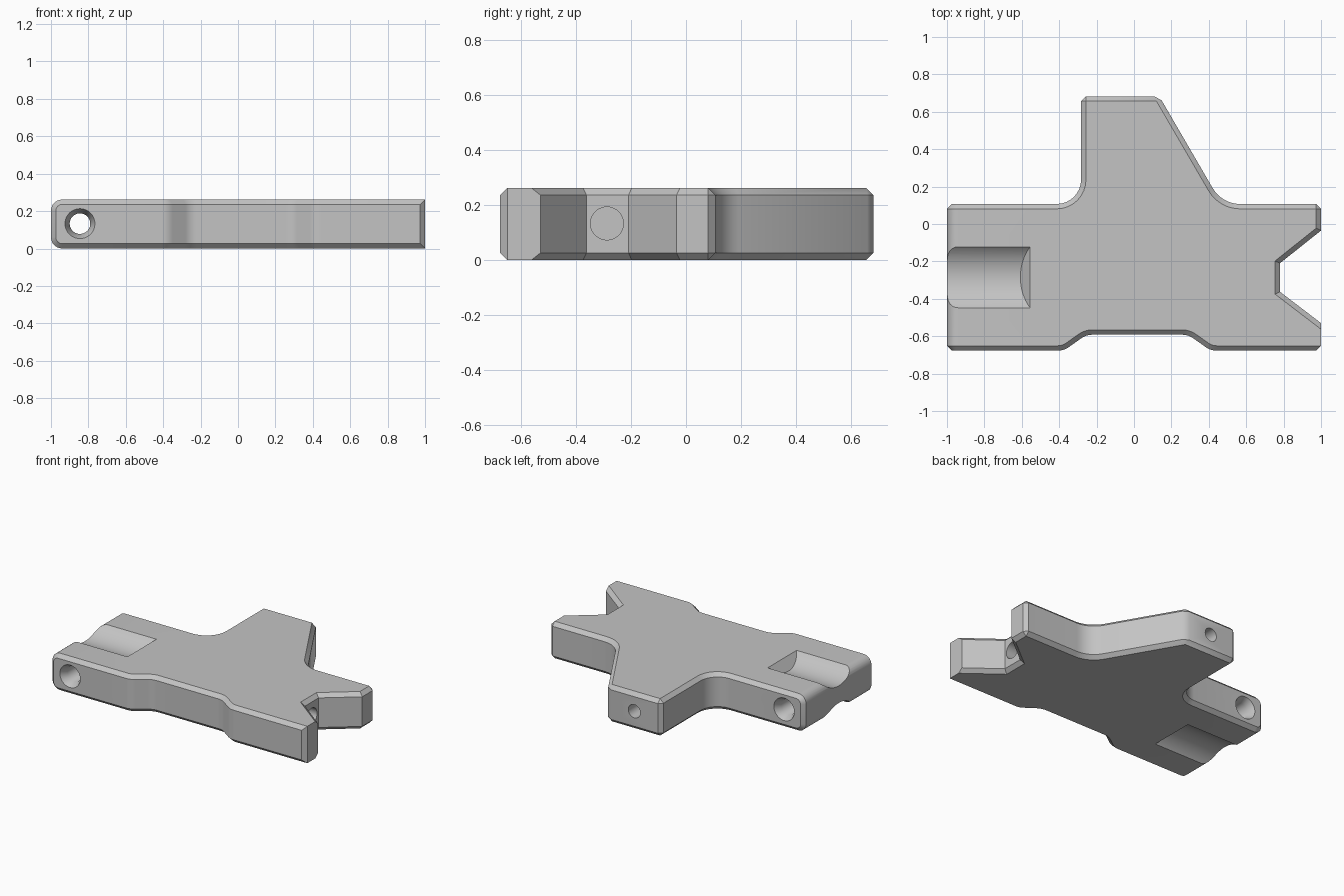
import bpy, bmesh, math
from mathutils import Vector, Matrix

H = 0.262       # plate thickness
CHAMFER = 0.026
SLOT_Y, SLOT_HALF, SLOT_DEPTH = -0.285, 0.163, 0.07

if "Cube" in bpy.data.objects:
    bpy.data.objects.remove(bpy.data.objects["Cube"], do_unlink=True)

grey = bpy.data.materials.new("plain grey")
grey.use_nodes = True
grey.diffuse_color = (0.55, 0.55, 0.55, 1)
grey.node_tree.nodes["Principled BSDF"].inputs["Base Color"].default_value = (0.55, 0.55, 0.55, 1)


def make_object(name, bm):
    bmesh.ops.recalc_face_normals(bm, faces=bm.faces)
    mesh = bpy.data.meshes.new(name)
    bm.to_mesh(mesh)
    bm.free()
    mesh.materials.append(grey)
    obj = bpy.data.objects.new(name, mesh)
    bpy.context.collection.objects.link(obj)
    return obj


def rounded(corners, steps=8):
    """Outline with the corners (x, y, radius) replaced by arcs."""
    out = []
    for i, (x, y, r) in enumerate(corners):
        p = Vector((x, y))
        if r == 0:
            out.append(p)
            continue
        a = (Vector(corners[i - 1][:2]) - p).normalized()
        b = (Vector(corners[(i + 1) % len(corners)][:2]) - p).normalized()
        half = a.angle(b) / 2
        centre = p + (a + b).normalized() * r / math.sin(half)
        start = p + a * r / math.tan(half) - centre
        end = p + b * r / math.tan(half) - centre
        sweep = start.angle_signed(end)
        for k in range(steps + 1):
            t = -sweep * k / steps
            out.append(centre + Matrix.Rotation(t, 2) @ start)
    return out


# Plate outline, counter-clockwise from the front right-hand corner
outline = rounded([
    (-1, -0.677, 0), (-0.375, -0.677, 0.1), (-0.255, -0.592, 0.1),
    (0.29, -0.592, 0.1), (0.41, -0.677, 0.1), (1, -0.677, 0),
    (1, -0.53, 0), (0.78, -0.362, 0), (0.78, -0.21, 0), (1, -0.035, 0),
    (1, 0.107, 0), (0.47, 0.107, 0.17), (0.135, 0.683, 0),
    (-0.283, 0.683, 0), (-0.283, 0.107, 0.13), (-1, 0.107, 0)])

bm = bmesh.new()
base = bm.faces.new([bm.verts.new((p.x, p.y, 0)) for p in outline])
top = bmesh.ops.extrude_face_region(bm, geom=[base])["geom"]
bmesh.ops.translate(bm, vec=(0, 0, H), verts=[v for v in top if isinstance(v, bmesh.types.BMVert)])
bmesh.ops.recalc_face_normals(bm, faces=bm.faces)

# Round the two long edges of the slotted end
end_edges = [e for e in bm.edges if all(v.co.x < -0.99 for v in e.verts)
             and abs(e.verts[0].co.z - e.verts[1].co.z) < 0.01]
bmesh.ops.bevel(bm, geom=end_edges, offset=0.06, segments=6, profile=0.5, affect='EDGES',
                clamp_overlap=False)

# Chamfer the remaining sharp edges, apart from the uprights of the notch
def chamfered(e):
    if e.calc_face_angle(0) < 0.75:
        return False
    mid = (e.verts[0].co + e.verts[1].co) / 2
    upright = abs(e.verts[0].co.z - e.verts[1].co.z) > 0.1
    if upright and mid.x > 0.7 and -0.6 < mid.y < 0:
        return False
    return not (mid.x > 0.99 and -0.65 < mid.y < -0.55)

bmesh.ops.bevel(bm, geom=[e for e in bm.edges if chamfered(e)], offset=CHAMFER, segments=1,
                affect='EDGES', clamp_overlap=False)
plate = make_object("notched_plate", bm)


def drill(name, start, direction, sections):
    """Cutter turned about an axis; sections are (distance, radius)."""
    bm = bmesh.new()
    turn = Vector(direction).to_track_quat('Z', 'Y').to_matrix()
    n = 40
    rings = [[bm.verts.new(Vector(start) + turn @ Vector((
        r * math.cos(math.tau * k / n), r * math.sin(math.tau * k / n), d)))
        for k in range(n)] for d, r in sections]
    for a, b in zip(rings, rings[1:]):
        for k in range(n):
            bm.faces.new((a[k], a[(k + 1) % n], b[(k + 1) % n], b[k]))
    bm.faces.new(rings[0])
    bm.faces.new(rings[-1])
    return make_object(name, bm)


def slot_cutter(name, side):
    """Shallow round channel with a sloping inner end; side is 1 for the top."""
    bm = bmesh.new()
    radius = (SLOT_HALF ** 2 + SLOT_DEPTH ** 2) / (2 * SLOT_DEPTH)
    n = 96
    outer, inner = [], []
    for k in range(n):
        a = math.tau * k / n
        y = SLOT_Y + radius * math.sin(a)
        up = radius - SLOT_DEPTH - radius * math.cos(a)
        z = H / 2 + side * (H / 2 + up)
        outer.append(bm.verts.new((-1.1, y, z)))
        inner.append(bm.verts.new((-0.555 + up * 0.75, y, z)))
    for k in range(n):
        j = (k + 1) % n
        bm.faces.new((outer[k], outer[j], inner[j], inner[k]))
    bm.faces.new(outer)
    bm.faces.new(inner)
    return make_object(name, bm)


# Countersunk cross hole, two blind holes and the slots above and below
mid = H / 2 + 0.002
length = 0.677 + 0.107
cutters = [
    drill("cross_hole_cutter", (-0.845, -0.677, mid), (0, 1, 0),
          [(-0.02, 0.09), (0.05, 0.055), (length - 0.05, 0.055), (length + 0.02, 0.09)]),
    drill("arm_hole_cutter", (-0.072, 0.683, mid), (0, -1, 0), [(-0.05, 0.047), (0.4, 0.047)]),
    drill("notch_hole_cutter", (0.78, -0.288, mid), (-1, 0, 0), [(-0.05, 0.06), (0.4, 0.06)]),
    slot_cutter("top_slot_cutter", 1),
    slot_cutter("bottom_slot_cutter", -1)]

bpy.ops.object.select_all(action='DESELECT')
plate.select_set(True)
bpy.context.view_layer.objects.active = plate
for cutter in cutters:
    cutter.hide_render = True
    cut = plate.modifiers.new(cutter.name, 'BOOLEAN')
    cut.operation = 'DIFFERENCE'
    cut.solver = 'EXACT'
    cut.object = cutter
    bpy.ops.object.modifier_apply(modifier=cut.name)
    bpy.data.objects.remove(cutter, do_unlink=True)

bpy.ops.object.shade_smooth_by_angle(angle=math.radians(30))
